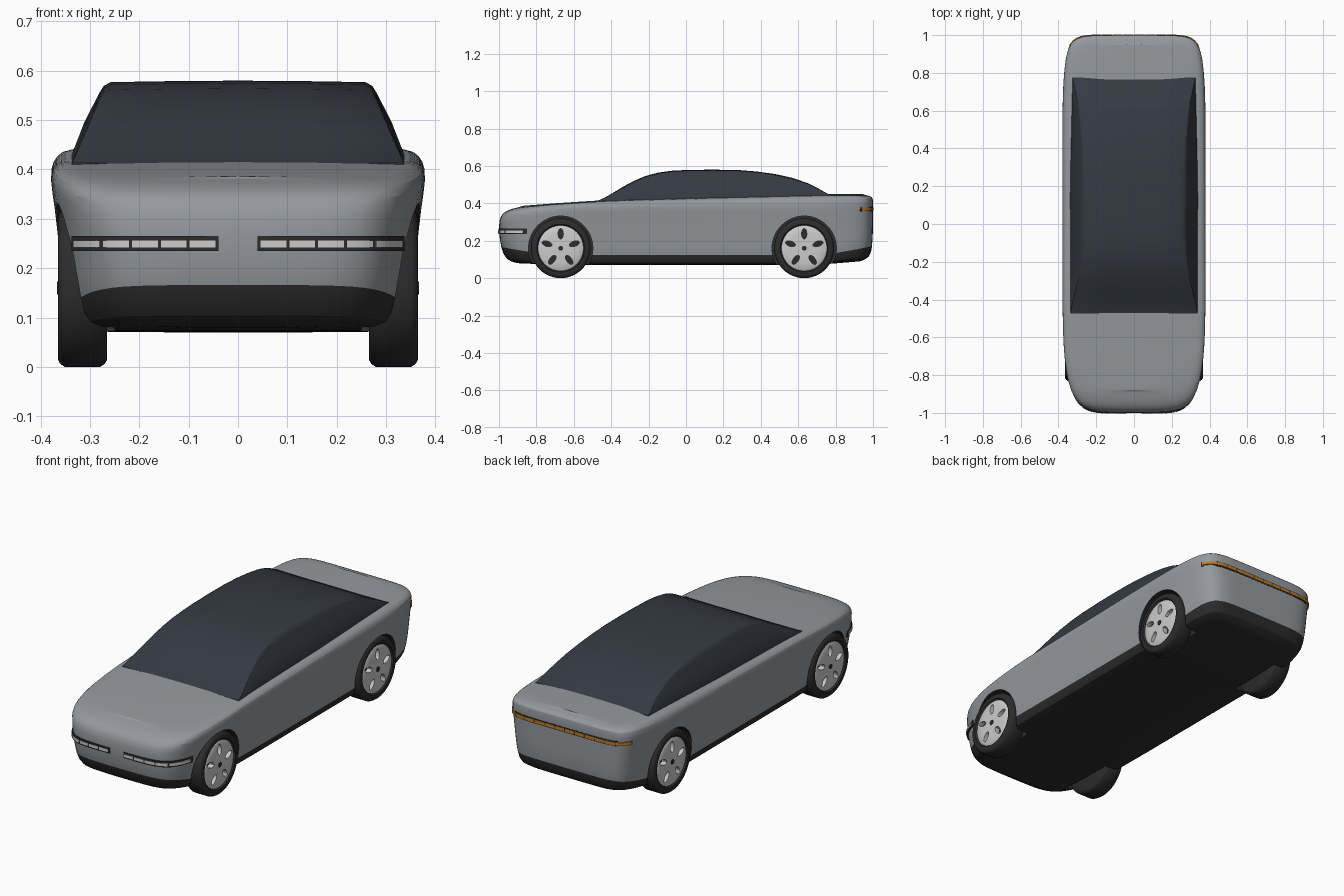
import bpy, bmesh, math
from mathutils import Matrix, Vector

if "Cube" in bpy.data.objects:
    bpy.data.objects.remove(bpy.data.objects["Cube"])


def material(name, rgb):
    m = bpy.data.materials.new(name)
    m.diffuse_color = (*rgb, 1)
    m.use_nodes = True
    m.node_tree.nodes["Principled BSDF"].inputs["Base Color"].default_value = m.diffuse_color
    return m


PAINT = material("grey_paint", (0.30, 0.32, 0.34))
DARK = material("dark_trim", (0.025, 0.025, 0.027))
GLASS = material("dark_glass", (0.035, 0.042, 0.055))
WHITE = material("pale_metal", (0.7, 0.7, 0.72))
AMBER = material("amber_light", (0.5, 0.2, 0.02))


def finish(name, bm, mats, angle=35):
    bmesh.ops.remove_doubles(bm, verts=bm.verts, dist=1e-5)
    bmesh.ops.recalc_face_normals(bm, faces=bm.faces)
    me = bpy.data.meshes.new(name)
    bm.to_mesh(me)
    bm.free()
    for m in mats:
        me.materials.append(m)
    ob = bpy.data.objects.new(name, me)
    bpy.context.collection.objects.link(ob)
    smooth(ob, angle)
    return ob


def smooth(ob, angle=35):
    bpy.ops.object.select_all(action='DESELECT')
    ob.select_set(True)
    bpy.context.view_layer.objects.active = ob
    bpy.ops.object.shade_smooth_by_angle(angle=math.radians(angle))


def apply(ob, kind, **settings):
    mod = ob.modifiers.new(kind.lower(), kind)
    for k, v in settings.items():
        setattr(mod, k, v)
    bpy.context.view_layer.objects.active = ob
    bpy.ops.object.modifier_apply(modifier=mod.name)


def cut(ob, cutter):
    apply(ob, 'BOOLEAN', operation='DIFFERENCE', solver='EXACT', object=cutter)
    bpy.data.objects.remove(cutter)


def interp(keys, x):
    for (a, p), (b, q) in zip(keys, keys[1:]):
        if x <= b:
            return p + (q - p) * max(0, (x - a) / (b - a))
    return keys[-1][1]


def loft(bm, rings, closed=True):
    vs = [[bm.verts.new(p) for p in r] for r in rings]
    faces = []
    n = len(vs[0])
    for a, b in zip(vs, vs[1:]):
        faces.append([bm.faces.new((a[i], a[(i + 1) % n], b[(i + 1) % n], b[i]))
                      for i in range(n if closed else n - 1)])
    return vs, faces


def cylinder(bm, r, depth, mat, segs=64):
    return bmesh.ops.create_cone(bm, cap_ends=True, segments=segs, radius1=r,
                                 radius2=r, depth=depth, matrix=mat)


# Body: stacked rounded plan outlines, with height varying along the length
NF, NR = 6, 9
half = [(x, (1 - x ** NR) ** (1 / NR)) for x in (0, .2, .4, .6, .75, .85, .91)]
for i in range(13):
    v = .88 - i * 1.68 / 12
    n = NR if v > 0 else NF
    half.append(((1 - abs(v) ** n) ** (1 / n), v))
half += [(x, -(1 - x ** NF) ** (1 / NF)) for x in (.89, .8, .68, .5, .25, 0)]
outline = half + [(-u, v) for u, v in half[-2:0:-1]]
STATIONS = (-1, -.8, -.45, .75, 1)
# half width, front length, rear length, heights at the stations
layers = [
    (.300, .90, .93, (.080, .072, .070, .070, .090)),
    (.335, .965, .985, (.095, .080, .075, .075, .110)),
    (.350, .99, .995, (.165, .120, .110, .110, .165)),
    (.360, 1.0, 1.0, (.240, .230, .220, .220, .250)),
    (.372, 1.0, 1.0, (.310, .320, .330, .335, .350)),
    (.381, .985, 1.0, (.340, .360, .378, .390, .400)),
    (.376, .965, 1.0, (.357, .380, .402, .420, .430)),
    (.360, .93, .985, (.372, .392, .413, .438, .440)),
    (.335, .88, .95, (.382, .396, .416, .445, .445)),
]
bm = bmesh.new()
rings = [[(u * w, v * (f if v < 0 else r), interp(list(zip(STATIONS, zs)), v))
          for u, v in outline] for w, f, r, zs in layers]
vs, bands = loft(bm, rings)
for band in bands[:2]:
    for fc in band:
        fc.material_index = 1
last, n = len(half) - 1, len(outline)
for ring, crown, mat in ((vs[0], 0, 1), (vs[-1], .006, 0)):
    mids = {0: ring[0], last: ring[last]}
    for i in range(1, last):
        c = ring[i].co
        mids[i] = bm.verts.new((0, c.y, c.z + crown))
    for i in range(last):
        for side in (1, -1):
            quad = [mids[i], ring[side * i % n], ring[side * (i + 1) % n], mids[i + 1]]
            bm.faces.new(list(dict.fromkeys(quad))).material_index = mat
body = finish("body", bm, [PAINT, DARK])
apply(body, 'SUBSURF', levels=1)

# Wheel arches cut from the body
WHEELS = [(s, y) for y in (-.67, .632) for s in (1, -1)]
TURN = Matrix.Rotation(math.pi / 2, 4, 'Y')
bm = bmesh.new()
for s, y in WHEELS:
    cylinder(bm, .172, .25, Matrix.Translation((s * .375, y, .16)) @ TURN)
for fc in bm.faces:
    fc.material_index = 1
cut(body, finish("arch_cutter", bm, [PAINT, DARK]))
smooth(body)

# Glass canopy: cross-sections along the roof line
roof = [(-.475, .413), (-.44, .428), (-.39, .456), (-.34, .487), (-.28, .519), (-.22, .545),
        (-.15, .564), (-.07, .575), (.03, .579), (.15, .580), (.28, .578), (.38, .570),
        (.48, .556), (.57, .536), (.65, .508), (.71, .478), (.75, .455), (.775, .445)]
rings = []
for y, z in roof:
    zb = interp([(-.475, .411), (.775, .444)], y)
    h = max(z - zb, .001)
    k = h / .16
    wb = interp([(-.475, .337), (.2, .338), (.775, .325)], y)
    wt = wb - .072 * k
    side = [(wb, zb - .03), (wb, zb), (wb - .028 * k, zb + .45 * h),
            (wt + .012 * k, zb + .84 * h), (wt + .003 * k, zb + .93 * h),
            (wt - .012 * k, zb + .98 * h), (wt * .5, z - .001), (0, z)]
    rings.append([(x, y, c) for x, c in side] + [(-x, y, c) for x, c in side[-2::-1]])
bm = bmesh.new()
vs, _ = loft(bm, rings)
bm.faces.new(vs[0])
bm.faces.new(vs[-1])
finish("glass_canopy", bm, [GLASS], 30)


# Wheels: turned tyre and a rim with five slots
def lathe(bm, profile, segs=56):
    rings = [[(x, r * math.cos(a), r * math.sin(a)) for x, r in profile]
             for a in (2 * math.pi * i / segs for i in range(segs + 1))]
    loft(bm, rings, closed=False)
    bmesh.ops.remove_doubles(bm, verts=bm.verts, dist=1e-5)


bm = bmesh.new()
lathe(bm, [(-.05, 0), (-.05, .145), (-.045, .154), (-.036, .16), (.036, .16), (.045, .154),
           (.05, .145), (.05, .128), (.042, .121), (.012, .119), (.012, 0)])
tyre = finish("tyre", bm, [DARK])
bm = bmesh.new()
lathe(bm, [(.02, 0), (.02, .12), (.042, .122), (.046, .116), (.048, .08), (.05, .03), (.05, 0)])
rim = finish("rim", bm, [WHITE])
bm = bmesh.new()
for i in range(5):
    spoke = Matrix.Rotation(math.radians(72 * i), 4, 'X') @ Matrix.Translation((.04, 0, .077))
    cylinder(bm, 1, .1, spoke @ Matrix.Diagonal((1, .014, .028, 1)) @ TURN, 20)
cut(rim, finish("slot_cutter", bm, [WHITE]))
smooth(rim)
bm = bmesh.new()
cylinder(bm, .013, .01, Matrix.Translation((.047, 0, 0)) @ TURN, 20)
hub = finish("hub_cap", bm, [DARK])
for i, (s, y) in enumerate(WHEELS):
    for part in (tyre, rim, hub):
        ob = part if i == 0 else part.copy()
        if i:
            bpy.context.collection.objects.link(ob)
        ob.location = (s * .315, y, .16)
        ob.rotation_euler.z = 0 if s > 0 else math.pi


# Light strips that follow the nose and tail outlines
def strip(name, spans, z, tall, out, w, n, sign, mat):
    bm = bmesh.new()
    for x0, x1 in spans:
        rings = []
        steps = 12
        for i in range(steps + 1):
            x = x0 + (x1 - x0) * i / steps
            q = abs(x) / w
            y = sign * (1 - q ** n) ** (1 / n)
            p = Vector((x, y, 0))
            nrm = Vector((math.copysign(q ** (n - 1) / w, x), sign * abs(y) ** (n - 1), 0)).normalized()
            a, b = p - nrm * .015, p + nrm * out
            rings.append([(c.x, c.y, z + d * tall / 2)
                          for c, d in ((a, -1), (b, -1), (b, 1), (a, 1))])
        vs, _ = loft(bm, rings)
        bm.faces.new(vs[0])
        bm.faces.new(vs[-1])
    return finish(name, bm, [mat])


def both(spans):
    return spans + [(-b, -a) for a, b in spans]


strip("headlight_frame", both([(.04, .335)]), .25, .03, .002, .3625, NF, -1, DARK)
cells = [(.046 + .058 * i, .098 + .058 * i) for i in range(5)]
strip("headlight_cells", both(cells), .249, .014, .004, .3625, NF, -1, WHITE)
strip("tail_light_frame", [(-.345, .345)], .37, .026, .001, .3755, NR, 1, DARK)
cells = [(.003 + .057 * i, .057 + .057 * i) for i in range(6)]
strip("tail_light_cells", both(cells), .37, .016, .003, .3755, NR, 1, AMBER)
